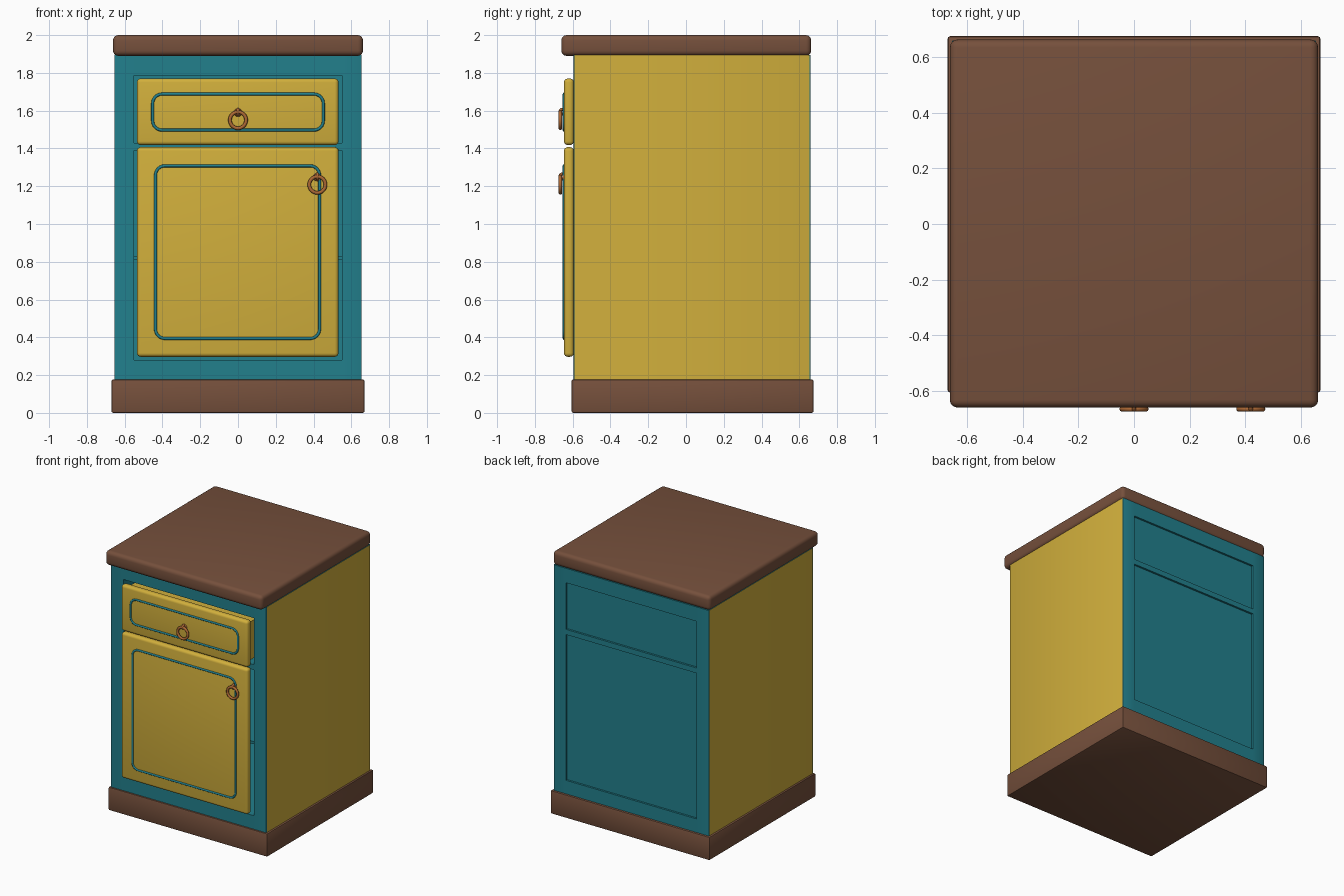
import bpy, bmesh, math
from mathutils import Matrix, Vector

if "Cube" in bpy.data.objects:
    bpy.data.objects.remove(bpy.data.objects["Cube"])


def material(name, rgb):
    m = bpy.data.materials.new(name)
    m.diffuse_color = (*rgb, 1)
    m.use_nodes = True
    m.node_tree.nodes["Principled BSDF"].inputs["Base Color"].default_value = m.diffuse_color
    return m


YELLOW = material("mustard_yellow", (0.64, 0.43, 0.045))
TEAL = material("teal", (0.016, 0.215, 0.265))
BROWN = material("walnut_brown", (0.18, 0.08, 0.045))
COPPER = material("copper", (0.42, 0.14, 0.035))


def finish(name, bm, *mats):
    me = bpy.data.meshes.new(name)
    bm.to_mesh(me)
    bm.free()
    for m in mats:
        me.materials.append(m)
    ob = bpy.data.objects.new(name, me)
    bpy.context.collection.objects.link(ob)
    return ob


def smooth(ob, angle=35):
    bpy.ops.object.select_all(action='DESELECT')
    bpy.context.view_layer.objects.active = ob
    ob.select_set(True)
    bpy.ops.object.shade_smooth_by_angle(angle=math.radians(angle))


def box_mesh(x, y, z):
    bm = bmesh.new()
    size = [b - a for a, b in (x, y, z)]
    mid = [(a + b) / 2 for a, b in (x, y, z)]
    bmesh.ops.create_cube(bm, size=1, matrix=Matrix.Translation(mid) @ Matrix.Diagonal((*size, 1)))
    return bm


def box(name, x, y, z, mat, bevel=0.0, segments=3):
    bm = box_mesh(x, y, z)
    if bevel:
        bmesh.ops.bevel(bm, geom=bm.edges[:], offset=bevel, segments=segments,
                        profile=0.5, affect='EDGES')
    ob = finish(name, bm, mat)
    if bevel:
        smooth(ob)
    return ob


def torus(name, center, major, minor, rot, mat):
    bpy.ops.mesh.primitive_torus_add(location=center, rotation=rot, major_radius=major,
                                     minor_radius=minor, major_segments=28, minor_segments=10)
    ob = bpy.context.object
    ob.name = name
    ob.data.materials.append(mat)
    smooth(ob, 60)


def bead(name, x, z, y, radius, thickness):
    """Rounded rectangular moulding lying on a front panel."""
    pts = []
    corners = ((x[1], z[1], -1, -1, 0), (x[0], z[1], 1, -1, 90),
               (x[0], z[0], 1, 1, 180), (x[1], z[0], -1, 1, 270))
    for cx, cz, sx, sz, start in corners:
        for i in range(7):
            a = math.radians(start + 15 * i)
            pts.append((cx + sx * radius + radius * math.cos(a), y,
                        cz + sz * radius + radius * math.sin(a)))
    cu = bpy.data.curves.new(name, 'CURVE')
    cu.dimensions = '3D'
    cu.bevel_depth = thickness
    cu.bevel_resolution = 2
    sp = cu.splines.new('POLY')
    sp.points.add(len(pts) - 1)
    for p, co in zip(sp.points, pts):
        p.co = (*co, 1)
    sp.use_cyclic_u = True
    cu.materials.append(TEAL)
    ob = bpy.data.objects.new(name, cu)
    bpy.context.collection.objects.link(ob)
    bpy.ops.object.select_all(action='DESELECT')
    bpy.context.view_layer.objects.active = ob
    ob.select_set(True)
    bpy.ops.object.convert(target='MESH')
    smooth(bpy.context.object, 60)


def handle(name, x, z):
    """Ring pull hanging from an eye on a small backplate."""
    torus(name + "_ring", (x, -0.665, z), 0.043, 0.0095, (math.pi / 2, 0, 0), COPPER)
    torus(name + "_eye", (x, -0.654, z + 0.044), 0.013, 0.008, (0, math.pi / 2, 0), COPPER)
    bm = bmesh.new()
    bmesh.ops.create_cone(bm, cap_ends=True, segments=20, radius1=0.024, radius2=0.018, depth=0.012,
                          matrix=Matrix.Translation((x, -0.648, z + 0.04)) @ Matrix.Rotation(math.pi / 2, 4, 'X'))
    smooth(finish(name + "_backplate", bm, COPPER))


# Top slab and plinth
box("top_slab", (-0.662, 0.662), (-0.66, 0.663), (1.89, 2.0), BROWN, 0.028, 4)
box("plinth", (-0.67, 0.67), (-0.606, 0.675), (0, 0.177), BROWN, 0.009, 2)

# Side walls: teal frame edges with a yellow outer face
for side, label in ((-1, "left"), (1, "right")):
    bm = box_mesh(sorted((side * 0.55, side * 0.655)), (-0.595, 0.66), (0.17, 1.895))
    outer = [e for e in bm.edges if all(v.co.x * side > 0.65 for v in e.verts)
             and abs(e.verts[0].co.z - e.verts[1].co.z) > 1]
    bmesh.ops.bevel(bm, geom=outer, offset=0.006, segments=2, profile=0.5, affect='EDGES')
    bm.normal_update()
    for f in bm.faces:
        f.material_index = 1 if f.normal.x * side > 0.95 else 0
    smooth(finish(label + "_wall", bm, TEAL, YELLOW))

# Rails, shelf and recessed back panel between the walls
for label, z in (("bottom", (0.17, 0.28)), ("middle", (1.39, 1.43)), ("top", (1.785, 1.895))):
    box(label + "_rail", (-0.55, 0.55), (-0.595, 0.66), z, TEAL)
box("shelf", (-0.55, 0.55), (-0.57, 0.63), (0.81, 0.83), TEAL)
box("back_panel", (-0.55, 0.55), (0.62, 0.645), (0.28, 1.785), TEAL)

# Drawer with its box, and the door
box("drawer_box", (-0.51, 0.51), (-0.60, 0.55), (1.45, 1.74), YELLOW)
box("drawer_front", (-0.535, 0.532), (-0.646, -0.594), (1.418, 1.77), YELLOW, 0.02, 4)
box("door", (-0.535, 0.532), (-0.646, -0.594), (0.297, 1.407), YELLOW, 0.02, 4)

# Mouldings on the fronts
bead("drawer_moulding", (-0.452, 0.452), (1.497, 1.688), -0.645, 0.05, 0.008)
bead("door_moulding", (-0.437, 0.432), (0.394, 1.308), -0.645, 0.05, 0.008)

# Ring pulls
handle("drawer_pull", 0.0, 1.55)
handle("door_pull", 0.42, 1.208)
